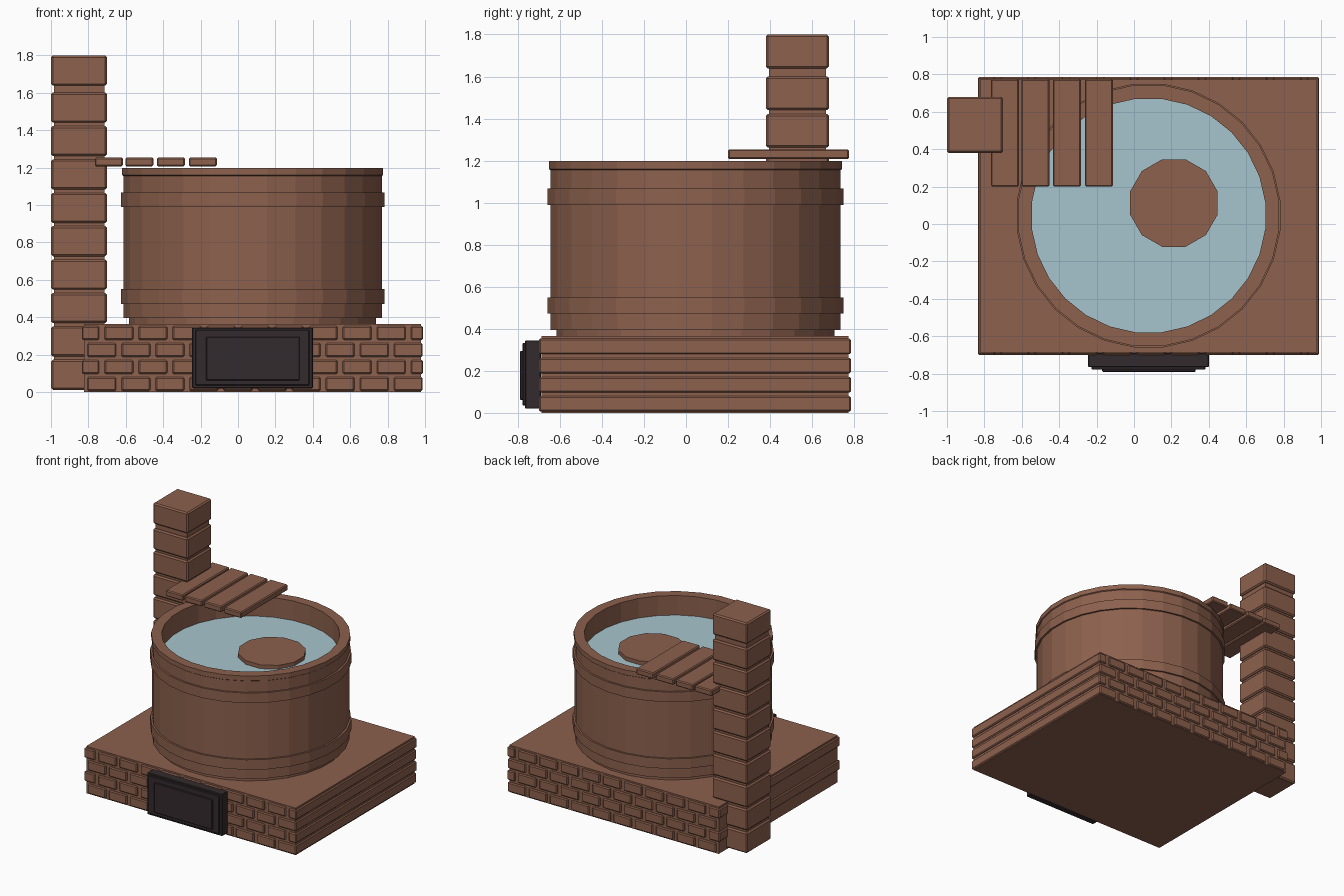
import bpy, bmesh, math
from mathutils import Matrix, Vector

old = bpy.data.objects.get("Cube")
if old:
    bpy.data.objects.remove(old, do_unlink=True)


def material(name, rgb):
    m = bpy.data.materials.new(name)
    m.use_nodes = True
    m.diffuse_color = (*rgb, 1)
    b = m.node_tree.nodes["Principled BSDF"]
    b.inputs["Base Color"].default_value = (*rgb, 1)
    b.inputs["Roughness"].default_value = 0.9
    return m


BROWN = material("warm brown", (0.265, 0.119, 0.075))
WATER = material("pale blue water", (0.38, 0.56, 0.61))
IRON = material("dark iron", (0.034, 0.024, 0.026))


def finish(bm, name, mat, bevel=0):
    bmesh.ops.recalc_face_normals(bm, faces=bm.faces)
    me = bpy.data.meshes.new(name)
    bm.to_mesh(me)
    bm.free()
    me.materials.append(mat)
    ob = bpy.data.objects.new(name, me)
    bpy.context.collection.objects.link(ob)
    if bevel:
        mod = ob.modifiers.new("Bevel", 'BEVEL')
        mod.width = bevel
        mod.segments = 1
    return ob


def boxes(name, mat, items, bevel=0):
    """One object from boxes given as (x0, x1, y0, y1, z0, z1)."""
    bm = bmesh.new()
    for x0, x1, y0, y1, z0, z1 in items:
        mid = Vector((x0 + x1, y0 + y1, z0 + z1)) / 2
        bmesh.ops.create_cube(bm, size=1, matrix=Matrix.Translation(mid)
                              @ Matrix.Diagonal((x1 - x0, y1 - y0, z1 - z0, 1)))
    return finish(bm, name, mat, bevel)


def lathe(name, mat, profile, center, sides):
    """Closed (radius, z) profile turned into a faceted ring."""
    bm = bmesh.new()
    rings = []
    for i in range(sides):
        a = (i + 0.5) * 2 * math.pi / sides
        rings.append([bm.verts.new((center[0] + r * math.cos(a),
                                    center[1] + r * math.sin(a), z)) for r, z in profile])
    n = len(profile)
    for i in range(sides):
        p, q = rings[i], rings[(i + 1) % sides]
        for j in range(n):
            k = (j + 1) % n
            bm.faces.new((p[j], q[j], q[k], p[k]))
    return finish(bm, name, mat)


def disc(name, mat, r, z0, z1, center, sides):
    bm = bmesh.new()
    turn = Matrix.Rotation(math.pi / sides, 4, 'Z')
    bmesh.ops.create_cone(bm, cap_ends=True, segments=sides, radius1=r, radius2=r, depth=z1 - z0,
                          matrix=Matrix.Translation((*center, (z0 + z1) / 2)) @ turn)
    return finish(bm, name, mat)


# Brick base: mortar core with four staggered courses running front to back
X0, X1, Y0, Y1 = -0.835, 0.99, -0.70, 0.785
boxes("base_core", BROWN, [(X0 + 0.012, X1 - 0.012, Y0 + 0.012, Y1 - 0.012, 0, 0.365)])
PITCH, GAP, COURSE = 0.182, 0.028, 0.091
bricks = []
for row in range(4):
    z = 0.006 + row * COURSE
    shift = 0 if row % 2 else PITCH / 2
    for i in range(-6, 7):
        a = max(X0, i * PITCH + shift + GAP / 2)
        b = min(X1, (i + 1) * PITCH + shift - GAP / 2)
        if b - a > 0.03:
            bricks.append((a, b, Y0, Y1, z, z + 0.074))
boxes("base_bricks", BROWN, bricks, 0.007)

# Firebox door: three stepped plates
boxes("firebox_door", IRON, [
    (-0.245, 0.40, -0.765, -0.69, 0.02, 0.345),
    (-0.228, 0.382, -0.778, -0.76, 0.036, 0.332),
    (-0.17, 0.33, -0.79, -0.77, 0.062, 0.295)], 0.004)

# Chimney: core with ten stacked blocks
boxes("chimney_core", BROWN, [(-0.985, -0.715, 0.395, 0.665, 0.01, 1.79)])
boxes("chimney_blocks", BROWN,
      [(-1.0, -0.70, 0.38, 0.68, 0.012 + 0.1785 * i, 0.173 + 0.1785 * i) for i in range(9)]
      + [(-1.0, -0.70, 0.38, 0.68, 1.638, 1.80)], 0.01)

# Tub: faceted wall with a raised rim, hoops, floor, water and a floating lid
C = (0.078, 0.045)
lathe("tub_wall", BROWN, [(0.695, 0.395), (0.695, 1.155), (0.702, 1.16), (0.702, 1.197),
                          (0.628, 1.197), (0.628, 0.395)], C, 28)
for name, z in (("lower_hoop", 0.472), ("upper_hoop", 0.99)):
    lathe(name, BROWN, [(0.685, z), (0.709, z), (0.709, z + 0.078), (0.685, z + 0.078)], C, 28)
disc("tub_floor", BROWN, 0.665, 0.36, 0.41, C, 28)
disc("water", WATER, 0.632, 1.01, 1.045, C, 28)
disc("floating_lid", BROWN, 0.242, 1.03, 1.075, (0.213, 0.112), 12)

# Slatted shelf over the tub edge
boxes("shelf_slats", BROWN,
      [(x, x + 0.15, 0.20, 0.775, 1.207, 1.254) for x in (-0.765, -0.602, -0.434, -0.263)], 0.007)
